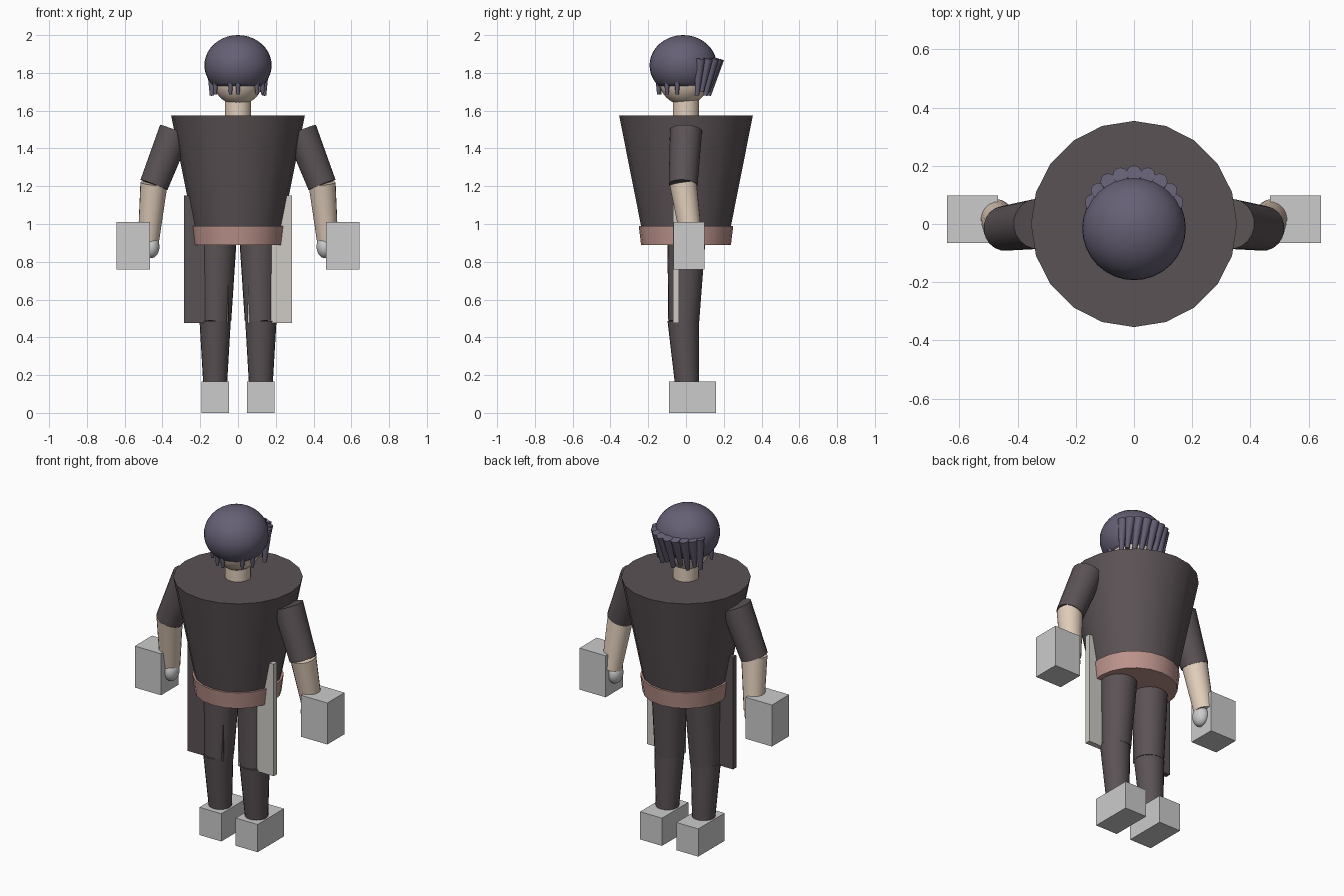
import bpy, bmesh, math
from mathutils import Vector

if "Cube" in bpy.data.objects:
    bpy.data.objects.remove(bpy.data.objects["Cube"])


def material(name, rgb):
    m = bpy.data.materials.new(name)
    m.diffuse_color = (*rgb, 1)
    m.use_nodes = True
    m.node_tree.nodes["Principled BSDF"].inputs["Base Color"].default_value = m.diffuse_color
    return m


CLOTH = material("dark_cloth", (0.105, 0.085, 0.09))
HAIR = material("hair", (0.13, 0.115, 0.175))
SKIN = material("skin", (0.75, 0.61, 0.49))
BELT = material("belt", (0.50, 0.29, 0.26))
PALE = material("pale_cloth", (0.62, 0.60, 0.56))


def finish(name, mat, smooth=True):
    ob = bpy.context.object
    ob.name = name
    if mat:
        ob.data.materials.append(mat)
    if smooth:
        bpy.ops.object.shade_smooth_by_angle(angle=math.radians(40))
    return ob


def limb(name, a, b, r1, r2, mat, sides=20):
    """Tapered cylinder from point a to point b."""
    a, b = Vector(a), Vector(b)
    d = b - a
    bpy.ops.mesh.primitive_cone_add(vertices=sides, radius1=r1, radius2=r2,
                                    depth=d.length, location=(a + b) / 2)
    ob = finish(name, mat)
    ob.rotation_euler = d.to_track_quat('Z', 'Y').to_euler()
    return ob


def box(name, lo, hi, mat=None):
    lo, hi = Vector(lo), Vector(hi)
    bpy.ops.mesh.primitive_cube_add(size=1, location=(lo + hi) / 2)
    ob = finish(name, mat, False)
    ob.scale = hi - lo
    return ob


def ball(name, centre, radii, mat=None):
    bpy.ops.mesh.primitive_uv_sphere_add(segments=32, ring_count=20, radius=1, location=centre)
    ob = finish(name, mat)
    ob.scale = radii
    return ob


# torso, belt, neck, head
limb("torso", (0, 0, 0.97), (0, 0, 1.575), 0.234, 0.354, CLOTH)
limb("belt", (0, 0, 0.89), (0, 0, 0.99), 0.238, 0.25, BELT)
limb("neck", (0, 0, 1.54), (0, 0, 1.68), 0.07, 0.07, SKIN)
ball("head", (0, -0.01, 1.77), (0.135, 0.135, 0.14), SKIN)

# hair cap: ellipsoid cut off flat at the hairline
cap = ball("hair_cap", (0, -0.015, 1.84), (0.178, 0.178, 0.16), HAIR)
bm = bmesh.new()
bm.from_mesh(cap.data)
bmesh.ops.bisect_plane(bm, geom=bm.verts[:] + bm.edges[:] + bm.faces[:],
                       plane_co=(0, 0, -0.69), plane_no=(0, 0, -1), clear_outer=True)
bmesh.ops.holes_fill(bm, edges=[e for e in bm.edges if e.is_boundary])
bm.to_mesh(cap.data)
bm.free()

# hanging locks around the back of the head
for i in range(9):
    t = math.radians(18 + 18 * i)
    c, s = math.cos(t), math.sin(t)
    top = (0.150 * c, 0.03 + 0.145 * s, 1.875)
    end = (0.145 * c, 0.03 + 0.09 * s, 1.68 + 0.02 * (i % 2))
    limb("back_lock", top, end, 0.027, 0.012, HAIR, 12)

# short fringe
for x in (-0.12, -0.04, 0.0, 0.10, 0.13):
    y = -0.01 - math.sqrt(0.135 ** 2 - x * x)
    limb("fringe_lock", (x, y, 1.76), (x, y, 1.685), 0.016, 0.008, HAIR, 10)

# mirrored arms, legs and hip panels
for s, side in ((-1, "left"), (1, "right")):
    limb(side + "_upper_arm", (s * 0.333, 0.0, 1.494), (s * 0.445, -0.015, 1.207),
         0.086, 0.077, CLOTH)
    limb(side + "_forearm", (s * 0.445, -0.015, 1.215), (s * 0.474, 0.03, 0.91),
         0.072, 0.056, SKIN)
    ball(side + "_fist", (s * 0.458, 0.02, 0.88), (0.042, 0.05, 0.06))
    x = sorted((s * 0.467, s * 0.642))
    box(side + "_hand_block", (x[0], -0.066, 0.76), (x[1], 0.098, 1.01))

    limb(side + "_thigh", (s * 0.108, 0.003, 0.94), (s * 0.118, -0.012, 0.485),
         0.102, 0.082, CLOTH)
    limb(side + "_shin", (s * 0.121, -0.015, 0.49), (s * 0.121, 0.005, 0.15),
         0.083, 0.063, CLOTH)
    x = sorted((s * 0.048, s * 0.194))
    box(side + "_foot", (x[0], -0.09, 0), (x[1], 0.16, 0.167))

    x = sorted((s * 0.05, s * 0.287))
    box(side + "_hip_panel", (x[0], -0.07, 0.475), (x[1], -0.038, 1.15),
        PALE if s > 0 else CLOTH)
